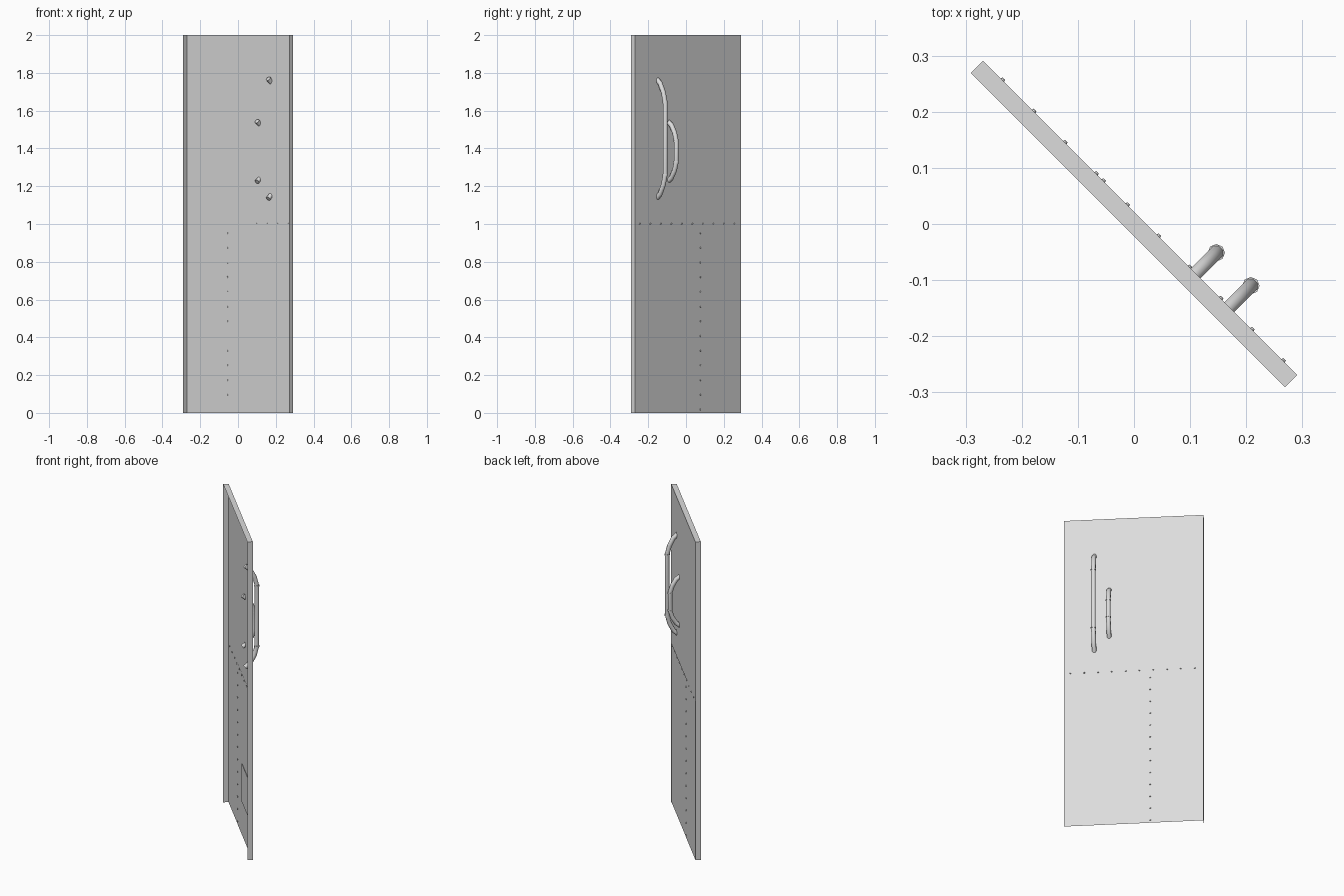
import bpy, bmesh, math
from mathutils import Matrix, Vector

cube = bpy.data.objects.get("Cube")
if cube:
    bpy.data.objects.remove(cube, do_unlink=True)

# The door is laid out with its width on x and its outer side on +y, then turned
TURN = Matrix.Rotation(math.radians(-45), 4, 'Z')
HALF_W, HALF_T, HEIGHT = 0.396, 0.0155, 2.0
SEAM_Z, SEAM_X = 1.0, -0.082

grey = bpy.data.materials.new("light_grey_metal")
grey.use_nodes = True
grey.diffuse_color = (0.72, 0.72, 0.72, 1)
grey.node_tree.nodes["Principled BSDF"].inputs["Base Color"].default_value = (0.72, 0.72, 0.72, 1)


def finish(name, bm, smooth=False):
    mesh = bpy.data.meshes.new(name)
    bm.to_mesh(mesh)
    bm.free()
    mesh.materials.append(grey)
    obj = bpy.data.objects.new(name, mesh)
    obj.matrix_world = TURN
    bpy.context.collection.objects.link(obj)
    if smooth:
        bpy.ops.object.select_all(action='DESELECT')
        obj.select_set(True)
        bpy.context.view_layer.objects.active = obj
        bpy.ops.object.shade_smooth_by_angle(angle=math.radians(50))
    return obj


def sheet(bm, origin, side_a, side_b):
    """One flat metal sheet spanned by two edge vectors."""
    o, a, b = Vector(origin), Vector(side_a), Vector(side_b)
    bm.faces.new([bm.verts.new(p) for p in (o, o + a, o + a + b, o + b)])


def upright(name, x0, x1, z0, z1, y):
    bm = bmesh.new()
    sheet(bm, (x1, y, z0), (x0 - x1, 0, 0), (0, 0, z1 - z0))
    return finish(name, bm)


# Overlapping outer sheets, open on the inner side
upright("upper_sheet", -HALF_W, HALF_W, SEAM_Z, HEIGHT, HALF_T)
upright("lower_wide_sheet", SEAM_X, HALF_W, 0, SEAM_Z + 0.015, HALF_T - 0.002)
upright("lower_narrow_sheet", -HALF_W, SEAM_X, 0, SEAM_Z + 0.015, HALF_T - 0.001)

# Folded flanges at the two sides and the top
bm = bmesh.new()
sheet(bm, (HALF_W, -HALF_T, 0), (0, 2 * HALF_T, 0), (0, 0, HEIGHT))
sheet(bm, (-HALF_W, HALF_T, 0), (0, -2 * HALF_T, 0), (0, 0, HEIGHT))
sheet(bm, (-HALF_W, -HALF_T, HEIGHT), (2 * HALF_W, 0, 0), (0, 2 * HALF_T, 0))
finish("edge_flanges", bm)

# Thin square plate on the inner side
bm = bmesh.new()
bmesh.ops.create_cube(bm, size=1, matrix=Matrix.Translation((0.174, 0.0125, 0.33))
                      @ Matrix.Diagonal((0.233, 0.002, 0.24, 1)))
finish("inner_plate", bm)


# Rivets along both seams
def rivets(name, spots):
    bm = bmesh.new()
    for x, z in spots:
        place = Matrix.Translation((x, HALF_T, z)) @ Matrix.Rotation(math.radians(-90), 4, 'X')
        bmesh.ops.create_cone(bm, cap_ends=True, segments=8, radius1=0.0055,
                              radius2=0.003, depth=0.008, matrix=place)
    finish(name, bm)


rivets("cross_seam_rivets", [(-0.347 + i * 0.0786, SEAM_Z + 0.001) for i in range(10)])
rivets("upright_seam_rivets", [(SEAM_X - 0.011, 0.018 + i * 0.0778) for i in range(13)])


# Bent tube handles with collars at the bends
def handle(name, x, mid_z, half_len, half_grip, reach, radius=0.0135, sides=8):
    bend = half_len - half_grip
    half = [(HALF_T - 0.014, half_len),
            (HALF_T + reach * 0.30, half_len - bend * 0.2),
            (HALF_T + reach * 0.75, half_len - bend * 0.58),
            (HALF_T + reach, half_grip)]
    path = half + [(y, -z) for y, z in reversed(half)]
    points = [Vector((x, y, mid_z + z)) for y, z in path]
    bm = bmesh.new()
    rings = []
    for i, p in enumerate(points):
        along = (points[min(i + 1, len(points) - 1)] - points[max(i - 1, 0)]).normalized()
        across = Vector((1, 0, 0))
        out = along.cross(across)
        angles = [math.tau * (k + 0.5) / sides for k in range(sides)]
        rings.append([bm.verts.new(p + radius * (math.cos(t) * across + math.sin(t) * out))
                      for t in angles])
    for a, b in zip(rings, rings[1:]):
        for k in range(sides):
            n = (k + 1) % sides
            bm.faces.new((a[k], a[n], b[n], b[k]))
    bm.faces.new(rings[0])
    bm.faces.new(rings[-1])
    bmesh.ops.recalc_face_normals(bm, faces=bm.faces)
    finish(name, bm, smooth=True)

    bm = bmesh.new()
    for side in (-1, 1):
        bmesh.ops.create_cone(bm, cap_ends=True, segments=sides, radius1=radius * 1.15,
                              radius2=radius * 1.15, depth=0.008,
                              matrix=Matrix.Translation((x, HALF_T + reach, mid_z + side * half_grip)))
    finish(name + "_collars", bm, smooth=True)


handle("long_handle", 0.225, 1.452, 0.318, 0.19, 0.054)
handle("short_handle", 0.14, 1.384, 0.16, 0.055, 0.052)
